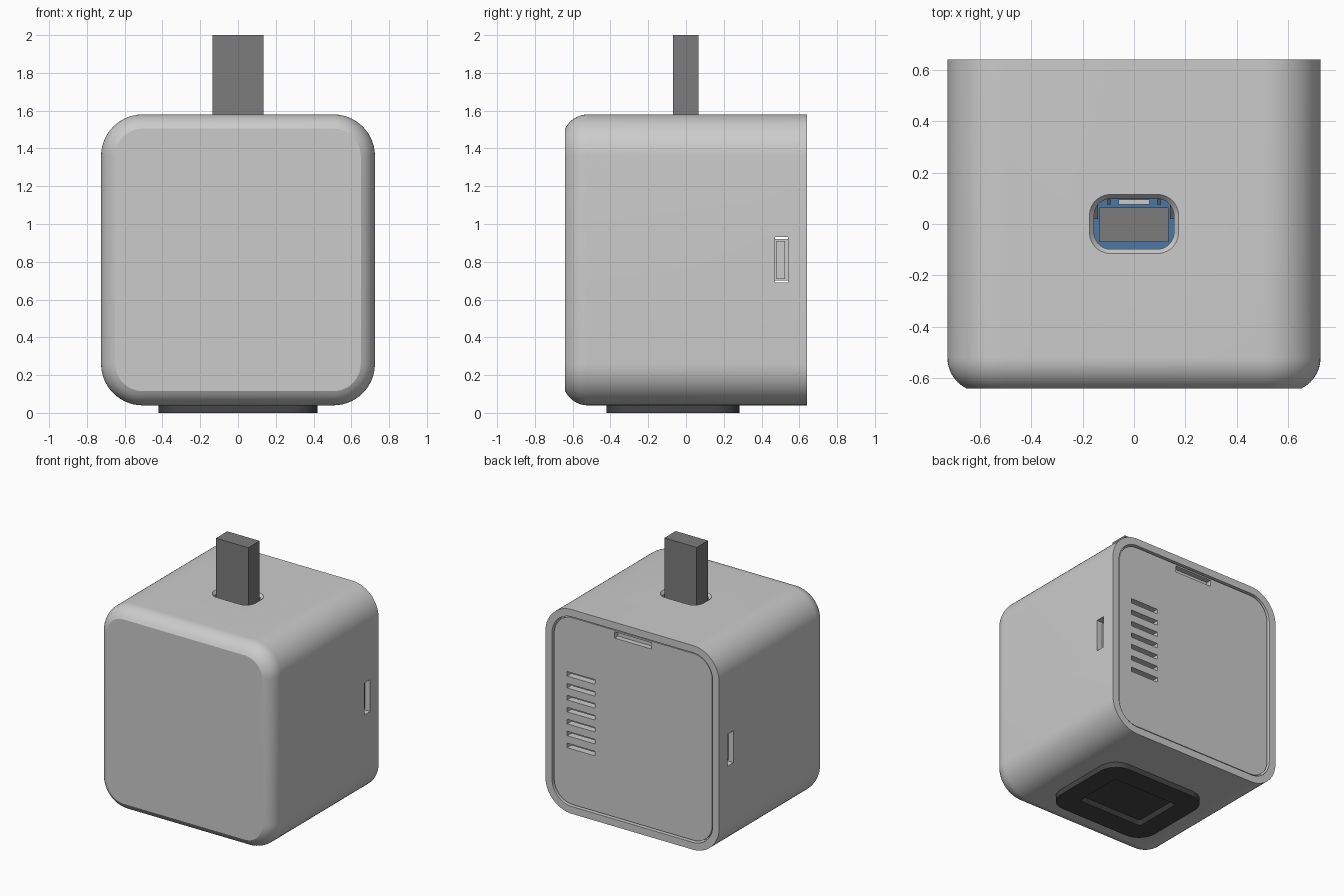
import bpy, bmesh, math

if "Cube" in bpy.data.objects:
    bpy.data.objects.remove(bpy.data.objects["Cube"])

ZC = 0.81  # height of the body centre


def ring(hu, hv, r, level, plane, cu=0.0, cv=0.0, n=14):
    """Rounded rectangle in the xz plane (at y=level) or the xy plane (at z=level)."""
    pts = []
    for k, (su, sv) in enumerate([(1, 1), (-1, 1), (-1, -1), (1, -1)]):
        for i in range(n + 1):
            a = math.pi / 2 * (k + i / n)
            u = cu + su * (hu - r) + r * math.cos(a)
            v = cv + sv * (hv - r) + r * math.sin(a)
            pts.append((u, level, v) if plane == 'xz' else (u, v, level))
    return pts


def loft(name, rings, color=None):
    """Skin between rings and cap both ends."""
    bm = bmesh.new()
    rows = [[bm.verts.new(p) for p in r] for r in rings]
    for a, b in zip(rows, rows[1:]):
        for i in range(len(a)):
            j = (i + 1) % len(a)
            bm.faces.new((a[i], a[j], b[j], b[i]))
    bm.faces.new(rows[0])
    bm.faces.new(rows[-1])
    return finish(name, bm, color)


def finish(name, bm, color=None):
    bmesh.ops.recalc_face_normals(bm, faces=bm.faces)
    me = bpy.data.meshes.new(name)
    bm.to_mesh(me)
    bm.free()
    ob = bpy.data.objects.new(name, me)
    bpy.context.collection.objects.link(ob)
    if color:
        mat = bpy.data.materials.new(name + "_colour")
        mat.diffuse_color = (*color, 1)
        mat.use_nodes = True
        mat.node_tree.nodes["Principled BSDF"].inputs["Base Color"].default_value = mat.diffuse_color
        me.materials.append(mat)
    return ob


def box(name, x, y, z, color=None):
    bm = bmesh.new()
    bmesh.ops.create_cube(bm, size=1)
    for v in bm.verts:
        v.co = [(lo + hi) / 2 + c * (hi - lo) for c, (lo, hi) in zip(v.co, (x, y, z))]
    return finish(name, bm, color)


def activate(ob):
    bpy.ops.object.select_all(action='DESELECT')
    ob.select_set(True)
    bpy.context.view_layer.objects.active = ob


def cut(ob, cutters):
    activate(ob)
    for c in cutters:
        c.hide_render = True
        m = ob.modifiers.new("cut", 'BOOLEAN')
        m.operation, m.solver, m.object = 'DIFFERENCE', 'EXACT', c
        bpy.ops.object.modifier_apply(modifier=m.name)
        bpy.data.objects.remove(c)


def smooth(ob, angle=30):
    activate(ob)
    bpy.ops.object.shade_smooth_by_angle(angle=math.radians(angle))


def body_ring(inset, y):
    return ring(0.725 - inset, 0.77 - inset, 0.22 - inset, y, 'xz', cv=ZC)


# Hollow shell: truncated round at the front, stepped opening at the back
R = 0.1335
outer = []
for i in range(11):
    t = 0.12 * (1 - i / 10)
    outer.append(body_ring(R - math.sqrt(R * R - t * t), -0.52 - t))
inner = [body_ring(i, y) for i, y in
         [(0, 0.64), (0.055, 0.64), (0.055, 0.575), (0.08, 0.575), (0.08, -0.56)]]
shell = loft("body_shell", outer + inner)

# Chamfered stick opening and the two clip windows
hole = loft("hole_cutter", [
    ring(0.191, 0.131, 0.098, 1.60, 'xy'),
    ring(0.155, 0.098, 0.065, 1.56, 'xy'),
    ring(0.155, 0.098, 0.065, 1.40, 'xy')])
windows = [box("window_cutter", sorted((s * 0.60, s * 0.80)), (0.47, 0.54), (0.69, 0.93))
           for s in (1, -1)]
cut(shell, [hole] + windows)
smooth(shell)

# Back lid with vents and a finger notch
lid = loft("back_lid", [ring(0.659, 0.704, 0.155, y, 'xz', cv=ZC) for y in (0.577, 0.63)])
vents = [box("vent_cutter", (0.32, 0.55), (0.5, 0.7), (z - 0.017, z + 0.017))
         for z in [0.54 + 0.09 * i for i in range(7)]]
notch = box("notch_cutter", (-0.155, 0.155), (0.59, 0.7), (1.455, 1.502))
cut(lid, vents + [notch])
smooth(lid)

# Lid clips: a springy arm with a catch showing in each window
for s, side in ((1, "right"), (-1, "left")):
    box("clip_arm_" + side, sorted((s * 0.60, s * 0.642)), (0.42, 0.577), (0.70, 0.92))
    box("clip_catch_" + side, sorted((s * 0.64, s * 0.69)), (0.48, 0.525), (0.71, 0.91))

# Socket inside the opening and the stick plugged into it
box("socket", (-0.19, 0.19), (-0.13, 0.13), (1.20, 1.36), (0.07, 0.19, 0.38))
box("socket_pad", (-0.06, 0.06), (0.075, 0.095), (1.36, 1.40))
for s, side in ((1, "right"), (-1, "left")):
    box("socket_prong_" + side, sorted((s * 0.09, s * 0.105)), (0.075, 0.095),
        (1.36, 1.40), (0.1, 0.1, 0.1))
    box("socket_wall_" + side, sorted((s * 0.14, s * 0.155)), (0.02, 0.08),
        (1.36, 1.40), (0.1, 0.1, 0.1))
box("stick", (-0.135, 0.135), (-0.07, 0.065), (1.25, 2.0), (0.2, 0.2, 0.2))

# Rubber foot with a sloped recess underneath
foot = loft("foot", [
    ring(0.42, 0.352, 0.14, 0.04, 'xy', cv=-0.068),
    ring(0.42, 0.352, 0.14, 0.0, 'xy', cv=-0.068),
    ring(0.27, 0.19, 0.02, 0.0, 'xy', cv=-0.068),
    ring(0.25, 0.17, 0.015, 0.028, 'xy', cv=-0.068)], (0.06, 0.06, 0.065))
smooth(foot)
